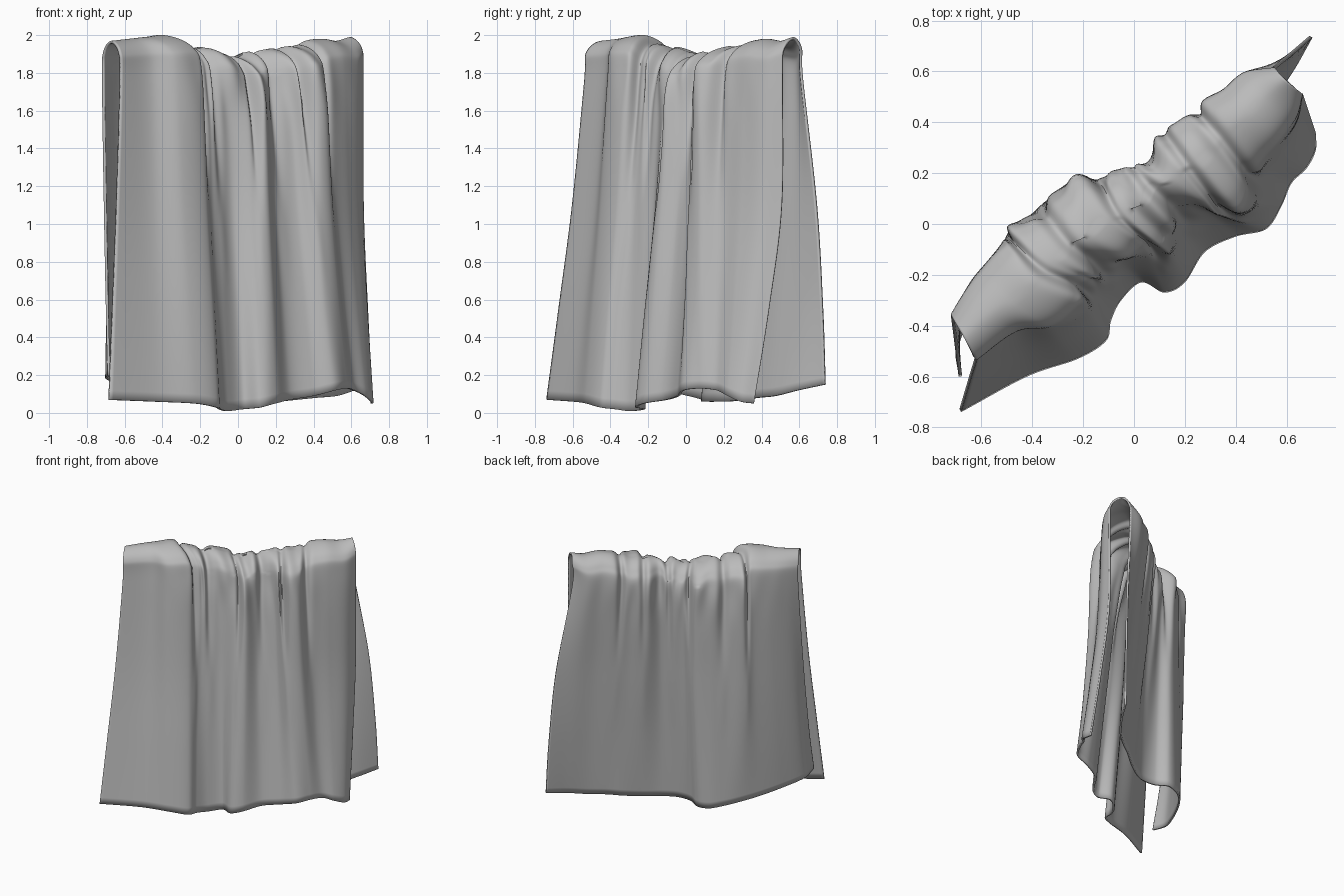
import bpy, bmesh, math
from mathutils import Vector

if "Cube" in bpy.data.objects:
    bpy.data.objects.remove(bpy.data.objects["Cube"], do_unlink=True)

COLUMNS, ROWS_PER_SPAN = 220, 10

# Pleat outlines: hem (x, y, z) and shoulder (x, y), listed from one side edge to the other
FRONT_HEM = [(-.68, -.74, .07), (-.42, -.6, .06), (-.22, -.53, .05), (-.11, -.46, .03),
             (-.09, -.38, .02), (-.05, -.3, .01), (.03, -.23, .02), (.12, -.27, .03),
             (.2, -.23, .05), (.28, -.11, .07), (.4, -.05, .09), (.52, -.02, .12),
             (.58, .07, .13), (.62, .16, .12), (.68, .22, .09), (.715, .29, .06),
             (.715, .36, .05)]
FRONT_SHOULDER = [(-.62, -.54), (-.46, -.43), (-.32, -.41), (-.2, -.33), (-.17, -.24),
                  (-.13, -.21), (-.06, -.14), (.06, -.11), (.14, -.1), (.17, 0), (.27, .06),
                  (.36, .03), (.46, .07), (.48, .19), (.57, .31), (.64, .41), (.665, .51)]
BACK_HEM = [(-.69, -.6, .2), (-.7, -.47, .18), (-.63, -.31, .15), (-.54, -.15, .12),
            (-.46, -.03, .1), (-.38, .06, .08), (-.29, .13, .06), (-.2, .15, .06),
            (-.11, .1, .06), (0, .1, .06), (.1, .15, .06), (.21, .23, .06),
            (.32, .32, .07), (.42, .39, .08), (.52, .48, .09), (.61, .6, .12), (.69, .74, .15)]
BACK_SHOULDER = [(-.72, -.36), (-.67, -.27), (-.6, -.17), (-.52, -.08), (-.5, -.02),
                 (-.4, .04), (-.3, .13), (-.2, .195), (-.1, .19), (-.04, .23), (.05, .25),
                 (.1, .37), (.19, .41), (.25, .47), (.35, .53), (.44, .6), (.55, .62)]
RIDGE_HEIGHT = [1.97, 1.98, 1.99, 2, 1.96, 1.94, 1.93, 1.91, 1.89, 1.91, 1.92, 1.94,
                1.94, 1.97, 1.98, 1.97, 1.99]
RIDGE_START, RIDGE_END = Vector((-.67, -.44, 0)), Vector((.58, .57, 0))
ACROSS = Vector((.62, -.78, 0))
GROOVES = [.23, .33, .46, .58, .69, .8]


def spline(points, s):
    """Smooth curve through the points, s from 0 to 1."""
    last = len(points) - 1
    i = min(int(s * last), last - 1)
    t = s * last - i
    p1, p2 = points[i], points[i + 1]
    p0 = points[i - 1] if i else p1 * 2 - p2
    p3 = points[i + 2] if i + 2 <= last else p2 * 2 - p1
    return (p1 * 2 + (p2 - p0) * t + (p0 * 2 - p1 * 5 + p2 * 4 - p3) * t * t
            + (p1 * 3 - p0 - p2 * 3 + p3) * t ** 3) / 2


def vectors(points):
    return [Vector((*p, 0)[:3]) for p in points]


def at_height(point, z):
    return Vector((point.x, point.y, z))


def half_column(hem, shoulder, ridge, bow, corner, pinch):
    """Control points from the hem up to just below the ridge."""
    z = ridge.z
    return [hem,
            at_height(shoulder.lerp(hem, .68 + bow * .7), .55),
            at_height(shoulder.lerp(hem, .32 + bow), 1.1),
            at_height(ridge.lerp(shoulder, 1 - .2 * pinch), z - .22),
            at_height(ridge.lerp(shoulder, corner - .15 * pinch), z - .06)]


def crease(s, z, side):
    """Small gathered wrinkles that fade out towards the hem and the side edges."""
    gathered = max(0, math.sin(math.pi * s)) ** 2
    fade = math.exp(-((z - 1.8) / .2) ** 2)
    wave = math.sin(s * 75 + side + z * 5) + .6 * math.sin(s * 41 - z * 9 + side * 2)
    return .014 * gathered * fade * wave


def cloth_column(s):
    f_hem, f_top = spline(curves[0], s), spline(curves[1], s)
    b_hem, b_top = spline(curves[2], s), spline(curves[3], s)
    line = RIDGE_START.lerp(RIDGE_END, s)
    # Narrow grooves pinch the gathered top
    pinch = sum(math.exp(-((s - g) / .016) ** 2) for g in GROOVES)
    ridge = at_height(line.lerp((f_top + b_top) / 2, .5),
                      spline(RIDGE_HEIGHT, s) - .025 * pinch)
    # The open ends are squarer on top, and the far edge bows outward
    corner = .72 + .16 * abs(s * 2 - 1) ** 3
    bow = .3 * s ** 6
    front = half_column(f_hem, f_top, ridge, -bow, corner, pinch)
    back = half_column(b_hem, b_top, ridge, bow, corner, pinch)
    control = front + [ridge] + back[::-1]
    count = (len(control) - 1) * ROWS_PER_SPAN
    column = []
    for k in range(count + 1):
        p = spline(control, k / count)
        side = 1 if k < count / 2 else 2
        bump = crease(s, p.z, side)
        column.append(p + ACROSS * bump + Vector((0, 0, bump * .5 if p.z > 1.8 else 0)))
    return column


# Draped cloth: a lofted sheet running from the front hem over the ridge to the back hem
curves = [vectors(c) for c in (FRONT_HEM, FRONT_SHOULDER, BACK_HEM, BACK_SHOULDER)]
bm = bmesh.new()
grid = [[bm.verts.new(p) for p in cloth_column(i / COLUMNS)] for i in range(COLUMNS + 1)]
for a, b in zip(grid, grid[1:]):
    for k in range(len(a) - 1):
        bm.faces.new((a[k], b[k], b[k + 1], a[k + 1]))
mesh = bpy.data.meshes.new("draped_towel")
bm.to_mesh(mesh)
bm.free()
towel = bpy.data.objects.new("draped_towel", mesh)
bpy.context.collection.objects.link(towel)

# Cloth thickness
solid = towel.modifiers.new("thickness", "SOLIDIFY")
solid.thickness = .014
solid.offset = -1

# Plain grey fabric
grey = bpy.data.materials.new("grey_fabric")
grey.use_nodes = True
colour = (.5, .5, .5, 1)
grey.diffuse_color = colour
grey.node_tree.nodes["Principled BSDF"].inputs["Base Color"].default_value = colour
mesh.materials.append(grey)

bpy.context.view_layer.objects.active = towel
towel.select_set(True)
bpy.ops.object.shade_smooth_by_angle(angle=math.radians(50))
